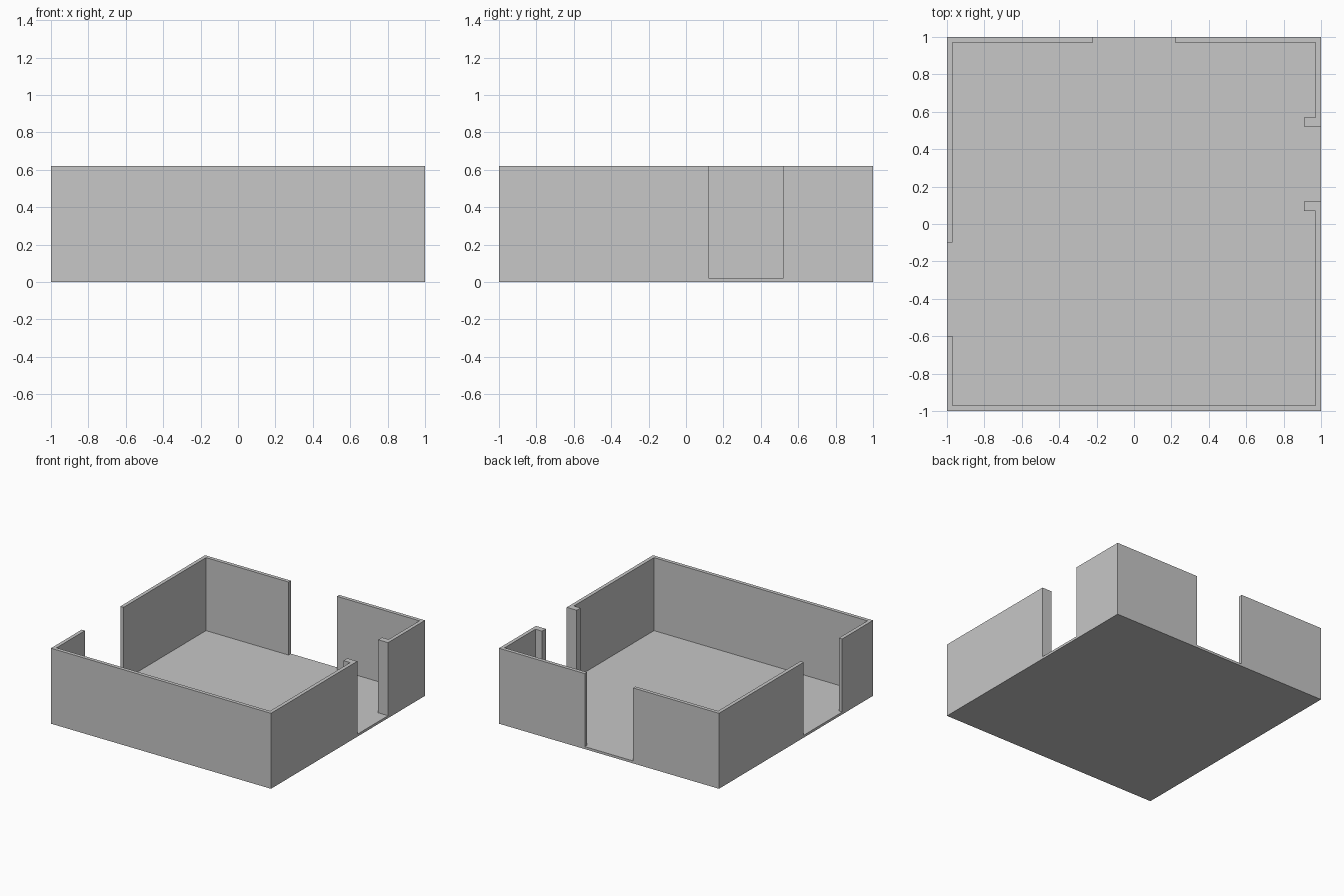
import bpy, bmesh

if "Cube" in bpy.data.objects:
    bpy.data.objects.remove(bpy.data.objects["Cube"])

HEIGHT, FLOOR = 0.62, 0.02


def prism(name, outline, z0, z1):
    """Extrude a counter-clockwise plan outline into a closed solid."""
    bm = bmesh.new()
    face = bm.faces.new([bm.verts.new((x, y, z0)) for x, y in outline])
    top = bmesh.ops.extrude_face_region(bm, geom=[face])["geom"]
    verts = [v for v in top if isinstance(v, bmesh.types.BMVert)]
    bmesh.ops.translate(bm, verts=verts, vec=(0, 0, z1 - z0))
    bmesh.ops.recalc_face_normals(bm, faces=bm.faces[:])
    mesh = bpy.data.meshes.new(name)
    bm.to_mesh(mesh)
    bm.free()
    obj = bpy.data.objects.new(name, mesh)
    bpy.context.collection.objects.link(obj)
    return obj


# Solid block that becomes the floor and walls
room = prism("room_shell", [(-1, -1), (1, -1), (1, 1), (-1, 1)], 0, HEIGHT)

# Open interior: room with three doorways; right doorway has thick jambs
interior = [
    (-.97, -.97), (.97, -.97),
    # right doorway and its jambs
    (.97, .07), (.91, .07), (.91, .12), (1.1, .12),
    (1.1, .52), (.91, .52), (.91, .57), (.97, .57),
    # back doorway
    (.97, .97), (.22, .97), (.22, 1.1), (-.22, 1.1), (-.22, .97), (-.97, .97),
    # left doorway
    (-.97, -.10), (-1.1, -.10), (-1.1, -.60), (-.97, -.60),
]
cutter = prism("interior_cutter", interior, FLOOR, HEIGHT + 0.1)
cutter.hide_render = True

# Hollow out the block
cut = room.modifiers.new("hollow", "BOOLEAN")
cut.operation = "DIFFERENCE"
cut.solver = "EXACT"
cut.object = cutter
bpy.context.view_layer.objects.active = room
room.select_set(True)
bpy.ops.object.modifier_apply(modifier=cut.name)
bpy.data.objects.remove(cutter)

# Plain grey plaster
grey = bpy.data.materials.new("plain_grey")
grey.diffuse_color = (0.57, 0.57, 0.57, 1)
grey.use_nodes = True
grey.node_tree.nodes["Principled BSDF"].inputs["Base Color"].default_value = grey.diffuse_color
room.data.materials.clear()
room.data.materials.append(grey)
